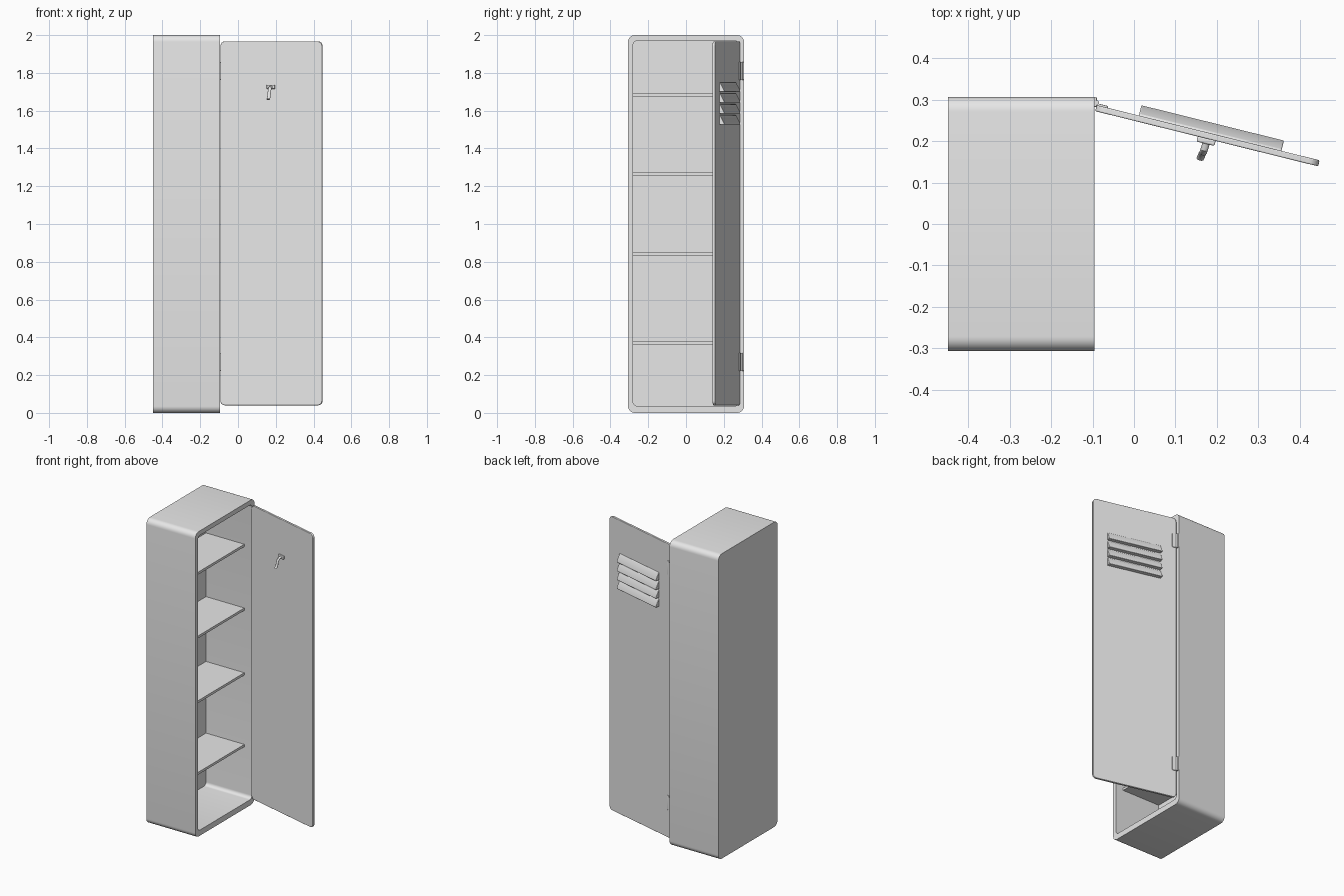
import bpy, bmesh, math
from mathutils import Matrix, Vector

cube = bpy.data.objects.get("Cube")
if cube:
    bpy.data.objects.remove(cube, do_unlink=True)

grey = bpy.data.materials.new("light_grey_metal")
grey.use_nodes = True
COLOUR = (0.8, 0.8, 0.8, 1)
grey.diffuse_color = COLOUR
grey.node_tree.nodes["Principled BSDF"].inputs["Base Color"].default_value = COLOUR

# Door frame: local x runs along the door, local y points outward
DOOR = Matrix.Translation((-0.092, 0.28, 0)) @ Matrix.Rotation(math.radians(-13.9), 4, 'Z')


def rounded_rect(a0, a1, z0, z1, r, steps=6):
    """Outline of a rounded rectangle as (a, z) pairs."""
    corners = [(a1 - r, z1 - r), (a0 + r, z1 - r), (a0 + r, z0 + r), (a1 - r, z0 + r)]
    return [(ca + r * math.cos(t), cz + r * math.sin(t))
            for i, (ca, cz) in enumerate(corners)
            for t in [math.pi / 2 * (i + k / steps) for k in range(steps + 1)]]


def skin(name, loops, matrix=Matrix(), bevel=0):
    """Join matching loops of points in order and cap both ends."""
    bm = bmesh.new()
    rings = [[bm.verts.new(p) for p in loop] for loop in loops]
    for a, b in zip(rings, rings[1:]):
        for i in range(len(a)):
            j = (i + 1) % len(a)
            bm.faces.new((a[i], a[j], b[j], b[i]))
    bm.faces.new(rings[0])
    bm.faces.new(rings[-1])
    bmesh.ops.recalc_face_normals(bm, faces=bm.faces[:])
    mesh = bpy.data.meshes.new(name)
    bm.to_mesh(mesh)
    bm.free()
    mesh.materials.append(grey)
    obj = bpy.data.objects.new(name, mesh)
    bpy.context.collection.objects.link(obj)
    obj.matrix_world = matrix
    if bevel:
        mod = obj.modifiers.new("soft_edges", 'BEVEL')
        mod.width = bevel
        mod.segments = 3
        mod.angle_limit = math.radians(50)
    bpy.ops.object.select_all(action='DESELECT')
    obj.select_set(True)
    bpy.context.view_layer.objects.active = obj
    bpy.ops.object.shade_smooth_by_angle(angle=math.radians(35))
    return obj


def box(name, x, y, z, matrix=Matrix(), bevel=0):
    loops = [[(x[0], y[0], h), (x[1], y[0], h), (x[1], y[1], h), (x[0], y[1], h)] for h in z]
    return skin(name, loops, matrix, bevel)


# Cabinet shell, open towards +x
outer = rounded_rect(-0.307, 0.307, 0, 2, 0.035)
inner = rounded_rect(-0.28, 0.28, 0.037, 1.97, 0.022)
skin("cabinet_shell", [[(x, y, z) for y, z in ring] for x, ring in
                       ((-0.45, outer), (-0.095, outer), (-0.095, inner), (-0.428, inner))])

# Shelves
for n, z in enumerate((0.37, 0.84, 1.265, 1.683)):
    box(f"shelf_{n + 1}", (-0.43, -0.15), (-0.281, 0.281), (z - 0.008, z + 0.008))

# Door panel
panel = rounded_rect(0, 0.555, 0.04, 1.967, 0.025)
skin("door_panel", [[(x, y, z) for x, z in panel] for y in (-0.0075, 0.0075)], DOOR, 0.003)

# Louvre hoods on the outer side of the door
for n in range(4):
    top = 1.75 - n * 0.058
    hood = [(0.005, top), (0.011, top), (0.033, top - 0.042), (0.033, top - 0.05), (0.005, top - 0.05)]
    skin(f"door_louvre_{n + 1}", [[(x, y, z) for y, z in hood] for x in (0.105, 0.46)], DOOR, 0.003)

# Hinges: leaf on the cabinet, leaf on the door, knuckle between
for label, z in (("lower", 0.27), ("upper", 1.81)):
    span = (z - 0.047, z + 0.047)
    box(f"{label}_hinge_cabinet_leaf", (-0.097, -0.09), (0.283, 0.307), span, bevel=0.002)
    box(f"{label}_hinge_door_leaf", (0.002, 0.028), (0.006, 0.012), span, DOOR, 0.002)
    knuckle = [(-0.09 + 0.006 * math.cos(t), 0.293 + 0.006 * math.sin(t))
               for t in [math.tau * k / 16 for k in range(16)]]
    skin(f"{label}_hinge_knuckle", [[(x, y, h) for x, y in knuckle] for h in span])

# Latch handle on the inner side: base plate and curved lever
box("handle_plate", (0.255, 0.3), (-0.02, -0.006), (1.715, 1.737), DOOR, 0.004)
path = [(-0.016, 1.727), (-0.034, 1.722), (-0.043, 1.706), (-0.045, 1.688), (-0.051, 1.67), (-0.058, 1.66)]
loops = []
for i, (y, z) in enumerate(path):
    here = Vector((0.279 - 0.001 * i, y, z))
    prev, after = path[max(i - 1, 0)], path[min(i + 1, len(path) - 1)]
    along = Vector((0, after[0] - prev[0], after[1] - prev[1])).normalized()
    across = Vector((1, 0, 0))
    thick = along.cross(across)
    loops.append([here + across * 0.009 * math.cos(t) + thick * 0.006 * math.sin(t)
                  for t in [math.tau * k / 12 for k in range(12)]])
skin("handle_lever", loops, DOOR)
